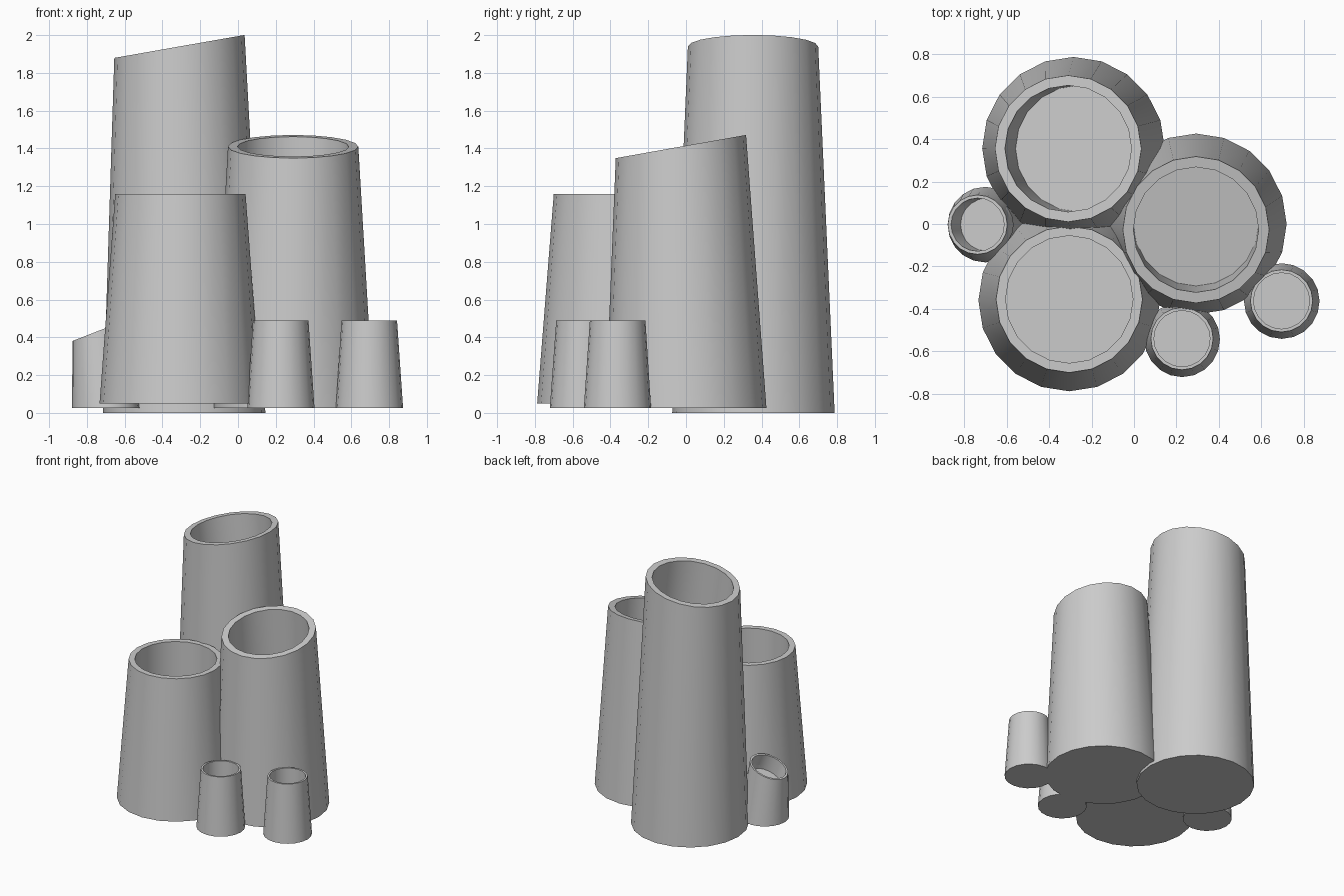
import bpy, bmesh
from math import sin, cos, pi

if "Cube" in bpy.data.objects:
    bpy.data.objects.remove(bpy.data.objects["Cube"])

SIDES = 20


def tube(name, base, base_r, base_z, top, top_r, top_z, inner_r, depth,
         slope=(0, 0), shift=(0, 0)):
    """Tapered cup: closed base, slanted rim, recessed floor parallel to the rim."""
    bm = bmesh.new()

    def ring(c, r, z, s):
        verts = []
        for i in range(SIDES):
            a = 2 * pi * i / SIDES
            x, y = r * cos(a), r * sin(a)
            verts.append(bm.verts.new((c[0] + x, c[1] + y, z + s[0] * x + s[1] * y)))
        return verts

    floor_c = (top[0] + shift[0], top[1] + shift[1])
    rings = [ring(base, base_r, base_z, (0, 0)),
             ring(top, top_r, top_z, slope),
             ring(top, inner_r, top_z, slope),
             ring(floor_c, inner_r, top_z - depth, slope)]
    for a, b in zip(rings, rings[1:]):
        for i in range(SIDES):
            j = (i + 1) % SIDES
            bm.faces.new((a[i], a[j], b[j], b[i]))
    bm.faces.new(rings[0][::-1])
    bm.faces.new(rings[-1])
    bmesh.ops.recalc_face_normals(bm, faces=bm.faces)
    mesh = bpy.data.meshes.new(name)
    bm.to_mesh(mesh)
    bm.free()
    obj = bpy.data.objects.new(name, mesh)
    bpy.context.collection.objects.link(obj)
    bpy.ops.object.select_all(action='DESELECT')
    obj.select_set(True)
    bpy.context.view_layer.objects.active = obj
    bpy.ops.object.shade_smooth_by_angle(angle=pi / 6)


# Three large tubes
tube("tall_tube", (-0.285, 0.357), 0.43, 0.0, (-0.31, 0.355), 0.345, 1.94, 0.298, 0.45,
     slope=(0.176, 0), shift=(0.05, 0))
tube("middle_tube", (0.293, 0.0), 0.426, 0.025, (0.292, -0.027), 0.345, 1.41, 0.295, 0.45,
     slope=(0, 0.178), shift=(0, 0.03))
tube("short_tube", (-0.305, -0.36), 0.428, 0.05, (-0.305, -0.355), 0.345, 1.16, 0.3, 0.45)

# Three small tubes around the base
tube("small_tube_front", (0.227, -0.543), 0.178, 0.025, (0.226, -0.54), 0.147, 0.49, 0.132, 0.15)
tube("small_tube_right", (0.696, -0.363), 0.178, 0.025, (0.695, -0.362), 0.147, 0.49, 0.132, 0.15)
tube("small_tube_left", (-0.7, -0.003), 0.178, 0.025, (-0.737, -0.003), 0.14, 0.435, 0.125, 0.12,
     slope=(0.39, 0), shift=(0.045, 0))
